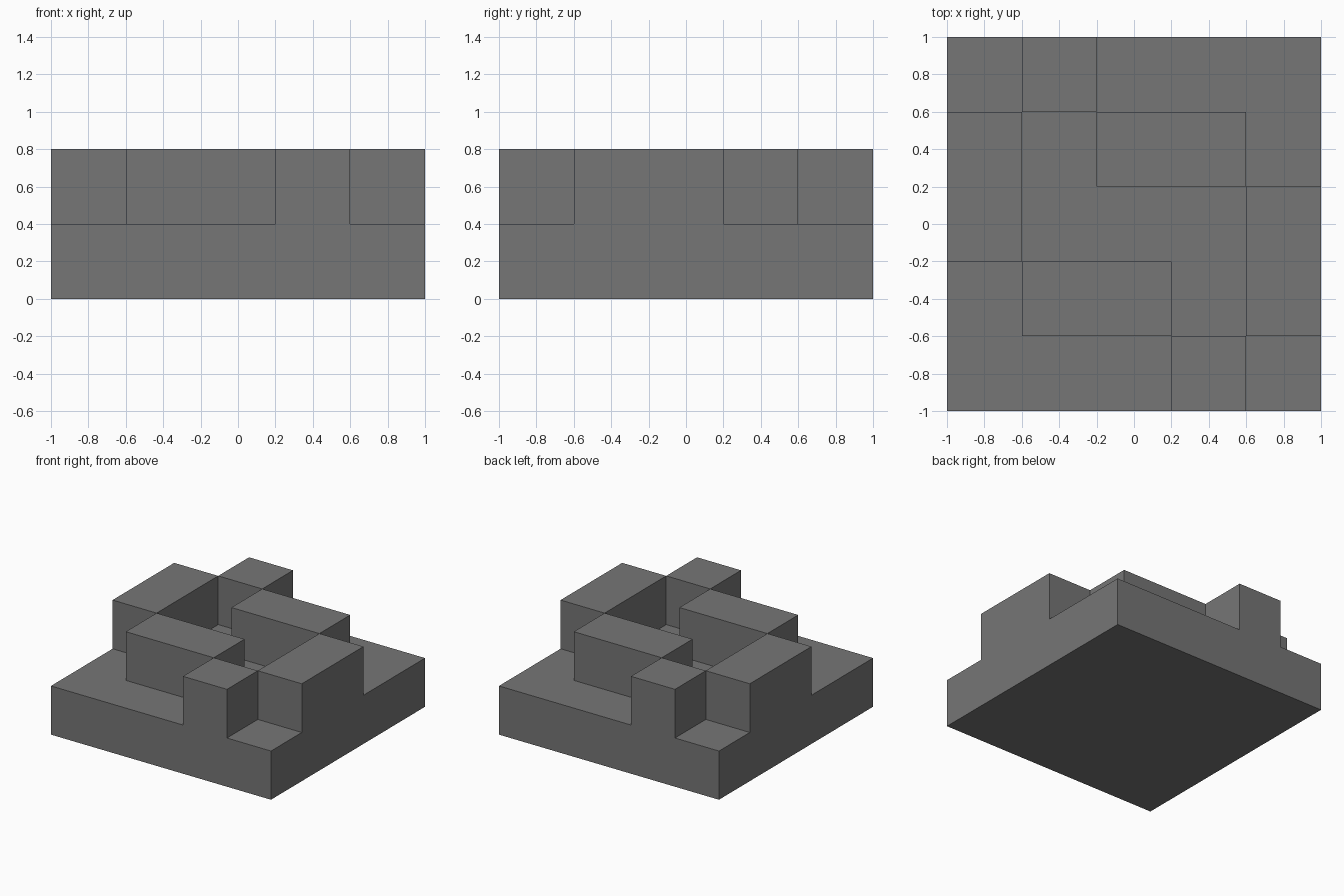
import bpy
import bmesh

cube = bpy.data.objects.get("Cube")
if cube:
    bpy.data.objects.remove(cube, do_unlink=True)

CELL = 0.4          # plan grid unit; base thickness and wall rise match it

# Material
grey = bpy.data.materials.new("mid grey")
grey.use_nodes = True
colour = (0.18, 0.18, 0.18, 1.0)
grey.diffuse_color = colour
grey.node_tree.nodes["Principled BSDF"].inputs["Base Color"].default_value = colour


def extrude_up(bm, faces, height):
    """Extrude a patch of faces straight up and drop the covered faces."""
    result = bmesh.ops.extrude_face_region(bm, geom=faces)["geom"]
    verts = [g for g in result if isinstance(g, bmesh.types.BMVert)]
    bmesh.ops.translate(bm, verts=verts, vec=(0, 0, height))
    bmesh.ops.delete(bm, geom=[f for f in faces if f.is_valid], context="FACES_ONLY")
    return [g for g in result if isinstance(g, bmesh.types.BMFace)]


# Base slab: gridded top, sides and a single underside
bm = bmesh.new()
bmesh.ops.create_grid(bm, x_segments=5, y_segments=5, size=1)
bmesh.ops.translate(bm, verts=bm.verts, vec=(0, 0, CELL))
rim = [e for e in bm.edges if e.is_boundary]
sides = bmesh.ops.extrude_edge_only(bm, edges=rim)["geom"]
bmesh.ops.translate(bm, verts=[g for g in sides if isinstance(g, bmesh.types.BMVert)],
                    vec=(0, 0, -CELL))
bmesh.ops.holes_fill(bm, edges=[e for e in bm.edges if e.is_boundary], sides=0)

# Raised wall blocks (x range, y range), each repeated by a half turn
blocks = [
    (0.2, 0.6, -1.0, -0.6),
    (0.6, 1.0, -0.6, 0.2),
    (-0.6, 0.2, -0.6, -0.2),
]
for x0, x1, y0, y1 in blocks:
    for turn in (1, -1):
        patch = []
        for f in bm.faces:
            c = f.calc_center_median()
            if (c.z > CELL - 0.01 and f.calc_area() < CELL
                    and x0 < c.x * turn < x1 and y0 < c.y * turn < y1):
                patch.append(f)
        extrude_up(bm, patch, CELL)

# Merge flush quads into clean flat panels
bmesh.ops.recalc_face_normals(bm, faces=bm.faces)
bmesh.ops.dissolve_limit(bm, angle_limit=0.01, verts=bm.verts, edges=bm.edges)

mesh = bpy.data.meshes.new("stepped_block")
bm.to_mesh(mesh)
bm.free()
mesh.materials.append(grey)
block = bpy.data.objects.new("stepped_block", mesh)
bpy.context.scene.collection.objects.link(block)
